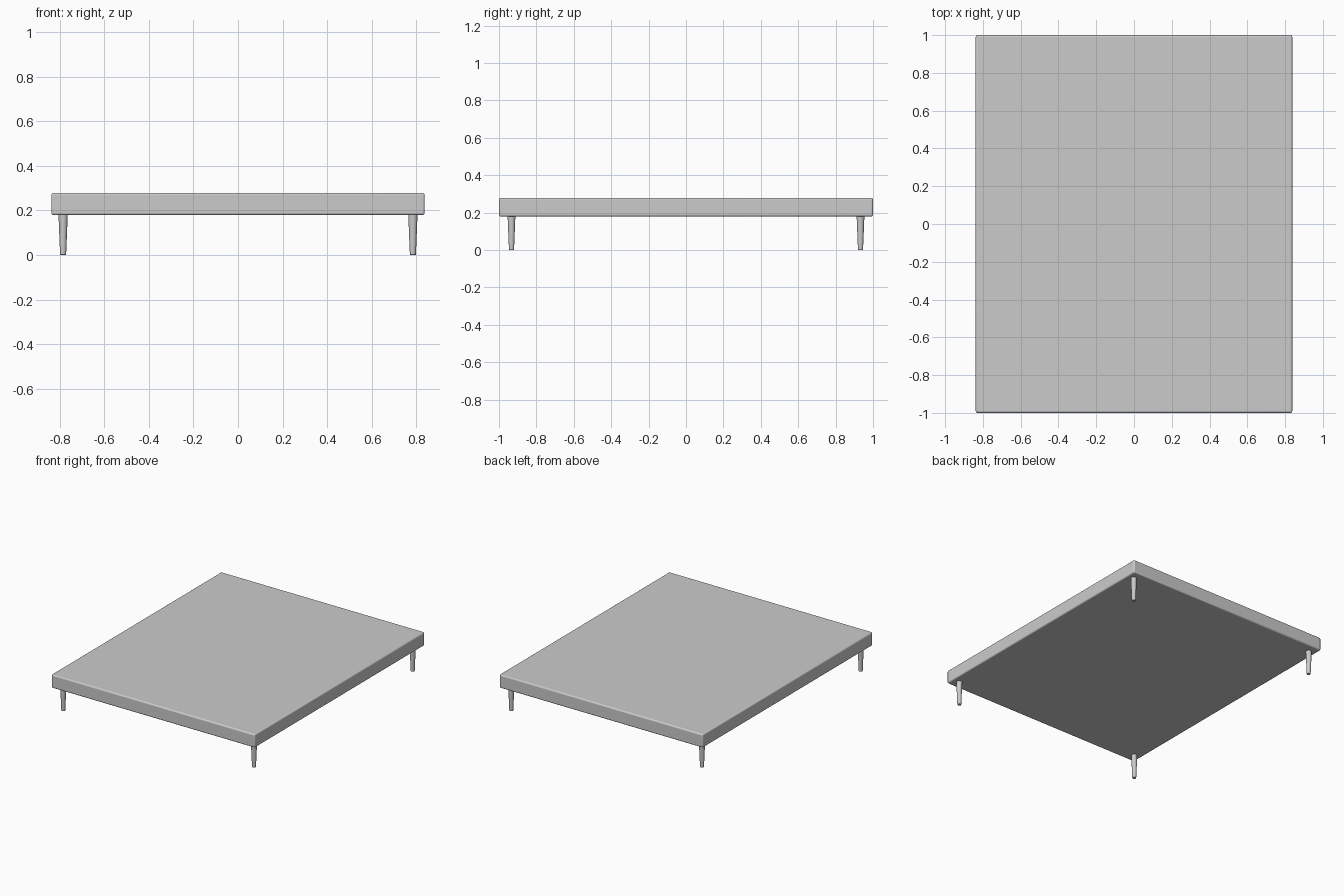
import bpy

if "Cube" in bpy.data.objects:
    bpy.data.objects.remove(bpy.data.objects["Cube"])

# Platform slab with softly rounded edges
bpy.ops.mesh.primitive_cube_add(size=1, location=(0, 0, 0.229))
slab = bpy.context.object
slab.name = "bed_platform"
slab.scale = (1.676, 2.0, 0.1)
bpy.ops.object.transform_apply(location=False, rotation=False, scale=True)
bev = slab.modifiers.new("rounded_edges", 'BEVEL')
bev.width = 0.01
bev.segments = 4
bpy.ops.object.shade_smooth_by_angle()


# Round tapered leg with a small bevel at the foot
def add_leg(name, x, y):
    height = 0.185
    bpy.ops.mesh.primitive_cone_add(vertices=32, radius1=0.0135, radius2=0.021,
                                    depth=height, location=(x, y, height / 2))
    leg = bpy.context.object
    leg.name = name
    b = leg.modifiers.new("foot_bevel", 'BEVEL')
    b.width = 0.002
    b.segments = 2
    b.limit_method = 'ANGLE'
    b.angle_limit = 0.9
    bpy.ops.object.shade_smooth_by_angle()


for end, sy in (("front", -1), ("back", 1)):
    for side, sx in (("left", -1), ("right", 1)):
        add_leg(f"{end}_{side}_leg", sx * 0.785, sy * 0.933)
